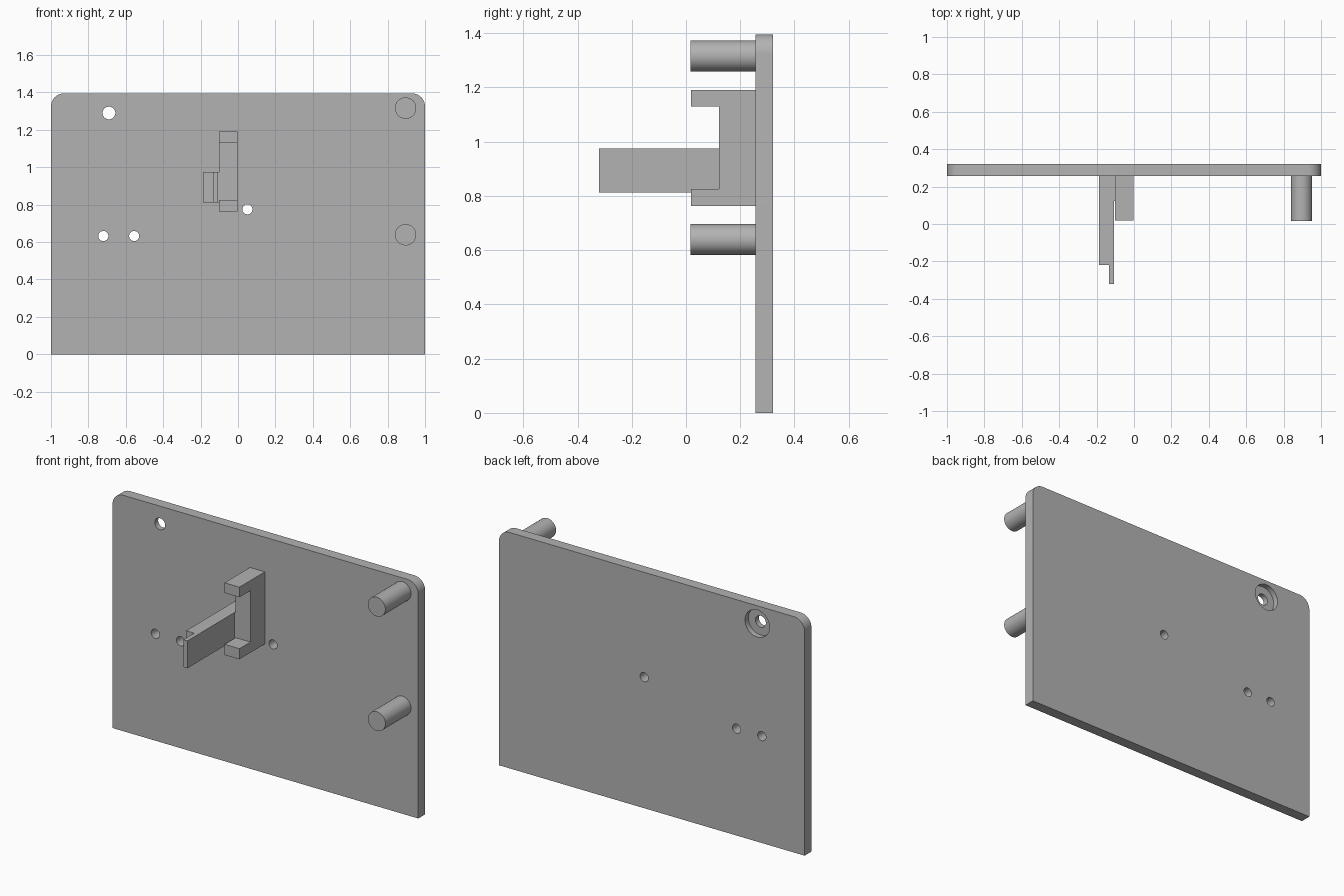
import bpy
import bmesh
import math
from mathutils import Matrix

cube = bpy.data.objects.get("Cube")
if cube:
    bpy.data.objects.remove(cube, do_unlink=True)

grey = bpy.data.materials.new("plain grey")
grey.use_nodes = True
colour = (0.45, 0.45, 0.45, 1)
grey.diffuse_color = colour
grey.node_tree.nodes["Principled BSDF"].inputs["Base Color"].default_value = colour

FRONT, BACK = 0.256, 0.32  # plate faces along y


def add_object(name, bm):
    bmesh.ops.recalc_face_normals(bm, faces=bm.faces)
    mesh = bpy.data.meshes.new(name)
    bm.to_mesh(mesh)
    bm.free()
    mesh.materials.append(grey)
    obj = bpy.data.objects.new(name, mesh)
    bpy.context.collection.objects.link(obj)
    return obj


def prism(name, points, axis, start, end):
    """Extrude an outline: (x, z) along y, or (y, z) along x."""
    def place(p, d):
        return (p[0], d, p[1]) if axis == "y" else (d, p[0], p[1])
    bm = bmesh.new()
    face = bm.faces.new([bm.verts.new(place(p, start)) for p in points])
    grown = bmesh.ops.extrude_face_region(bm, geom=[face])
    verts = [v for v in grown["geom"] if isinstance(v, bmesh.types.BMVert)]
    shift = (0, end - start, 0) if axis == "y" else (end - start, 0, 0)
    bmesh.ops.translate(bm, verts=verts, vec=shift)
    return add_object(name, bm)


def cylinder(name, x, z, radius, y0, y1):
    bm = bmesh.new()
    turn = Matrix.Translation((x, (y0 + y1) / 2, z)) @ Matrix.Rotation(math.pi / 2, 4, "X")
    bmesh.ops.create_cone(bm, cap_ends=True, segments=48, radius1=radius,
                          radius2=radius, depth=y1 - y0, matrix=turn)
    return add_object(name, bm)


def smooth(obj):
    bpy.ops.object.select_all(action="DESELECT")
    obj.select_set(True)
    bpy.context.view_layer.objects.active = obj
    bpy.ops.object.shade_smooth_by_angle(angle=math.radians(30))


# Back plate with rounded top corners
HEIGHT, CORNER = 1.395, 0.07
outline = [(-1, 0), (1, 0)]
for side, first in ((1, 0), (-1, 90)):
    for step in range(13):
        a = math.radians(first + step * 7.5)
        outline.append((side * (1 - CORNER) + CORNER * math.cos(a),
                        HEIGHT - CORNER + CORNER * math.sin(a)))
plate = prism("back_plate", outline, "y", FRONT, BACK)

# Through holes and the recess behind the upper hole
cuts = [(-0.69, 1.29, 0.034, 0.2, 0.4), (-0.69, 1.29, 0.08, 0.288, 0.4)]
cuts += [(x, z, 0.027, 0.2, 0.4)
         for x, z in ((0.05, 0.775), (-0.555, 0.632), (-0.72, 0.632))]
for cut in cuts:
    cutter = cylinder("hole_cutter", *cut)
    cutter.hide_render = True
    mod = plate.modifiers.new("hole", "BOOLEAN")
    mod.operation = "DIFFERENCE"
    mod.solver = "EXACT"
    mod.object = cutter
    bpy.context.view_layer.objects.active = plate
    bpy.ops.object.modifier_apply(modifier=mod.name)
    bpy.data.objects.remove(cutter, do_unlink=True)
smooth(plate)

# Two round posts
for name, z in (("upper_post", 1.316), ("lower_post", 0.639)):
    smooth(cylinder(name, 0.896, z, 0.057, 0.016, FRONT))

# C-shaped bracket
LIP, WEB = 0.019, 0.122
prism("bracket", [(FRONT, 0.763), (LIP, 0.763), (LIP, 0.826), (WEB, 0.826),
                  (WEB, 1.13), (LIP, 1.13), (LIP, 1.19), (FRONT, 1.19)],
      "x", -0.101, -0.004)

# Arm beside the bracket, stepped to a thin tongue at the tip
arm = [(-0.187, FRONT), (-0.187, -0.218), (-0.133, -0.218), (-0.133, -0.32),
       (-0.107, -0.32), (-0.107, WEB), (-0.101, WEB), (-0.101, FRONT)]
bm = bmesh.new()
base = bm.faces.new([bm.verts.new((x, y, 0.812)) for x, y in arm])
grown = bmesh.ops.extrude_face_region(bm, geom=[base])
bmesh.ops.translate(bm, vec=(0, 0, 0.162),
                    verts=[v for v in grown["geom"] if isinstance(v, bmesh.types.BMVert)])
add_object("arm", bm)
